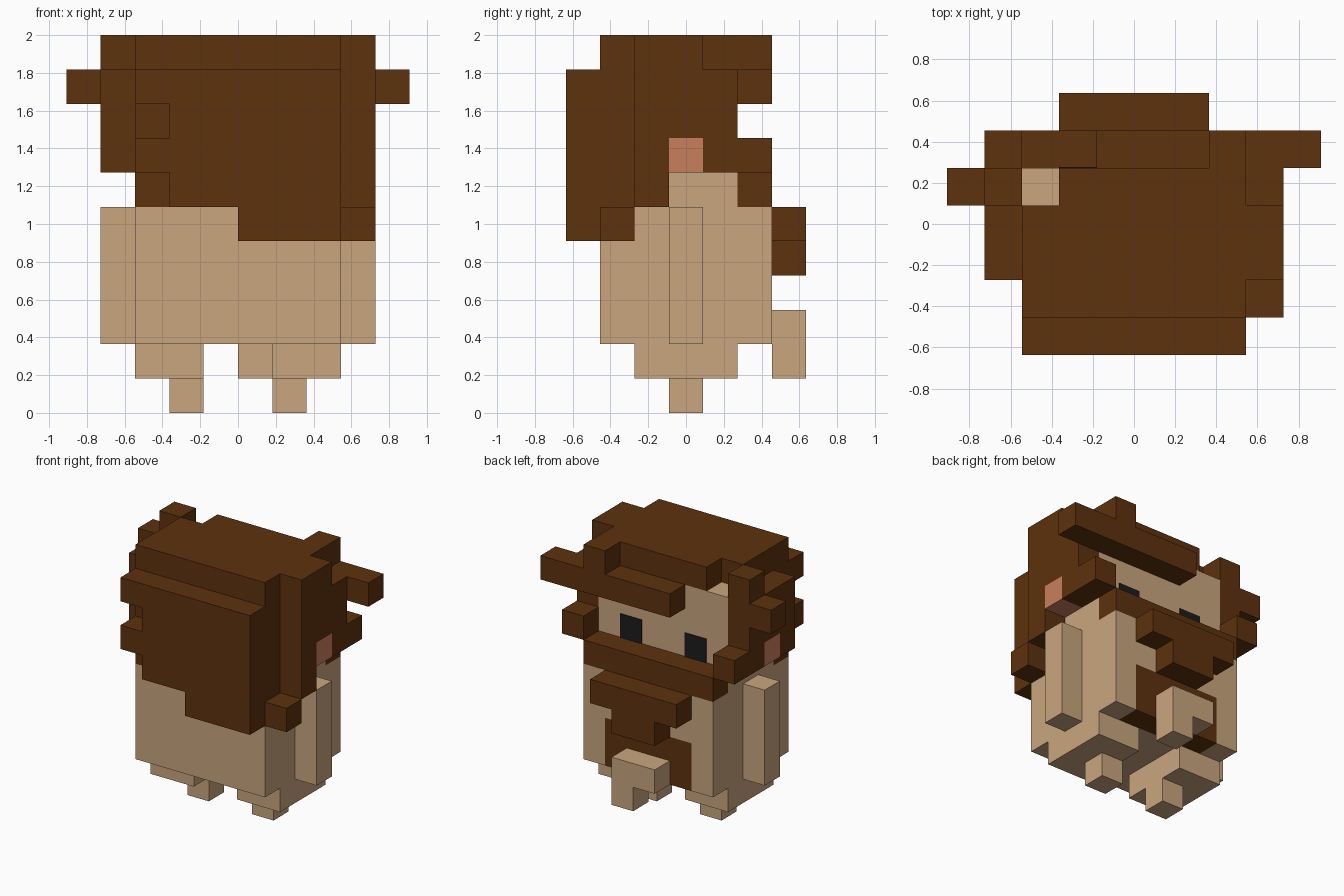
import bpy
import bmesh
from itertools import product

UNIT = 2 / 11          # edge of one cube cell
DEPTH_SHIFT = 3.5      # depth cells are counted from the front edge

default_cube = bpy.data.objects.get("Cube")
if default_cube:
    bpy.data.objects.remove(default_cube, do_unlink=True)


def make_material(name, rgb):
    mat = bpy.data.materials.new(name)
    mat.use_nodes = True
    color = (*rgb, 1.0)
    mat.diffuse_color = color
    mat.node_tree.nodes["Principled BSDF"].inputs["Base Color"].default_value = color
    return mat


brown = make_material("hair brown", (0.112, 0.032, 0.0044))
skin = make_material("skin tan", (0.584, 0.381, 0.212))
blush = make_material("blush pink", (0.584, 0.209, 0.107))
black = make_material("eye black", (0.0116, 0.0116, 0.0116))


def cells(x, y, z):
    """All cube cells inside the given (start, end) ranges."""
    return set(product(range(*x), range(*y), range(*z)))


def mirrored(block):
    """The same cells on the other side of x = 0."""
    return {(-1 - i, j, k) for i, j, k in block}


def finish(name, bm, material):
    mesh = bpy.data.meshes.new(name)
    bm.to_mesh(mesh)
    bm.free()
    mesh.materials.append(material)
    obj = bpy.data.objects.new(name, mesh)
    bpy.context.collection.objects.link(obj)
    return obj


def build(name, material, *blocks):
    """Make one closed skin around a set of cube cells."""
    solid = set().union(*blocks)
    bm = bmesh.new()
    corners = {}

    def vert(p):
        if p not in corners:
            x, y, z = p
            corners[p] = bm.verts.new((x * UNIT, (y - DEPTH_SHIFT) * UNIT, z * UNIT))
        return corners[p]

    for cell in solid:
        for axis, side in product(range(3), (0, 1)):
            neighbour = list(cell)
            neighbour[axis] += 2 * side - 1
            if tuple(neighbour) in solid:
                continue
            loop = []
            for a, b in ((0, 0), (1, 0), (1, 1), (0, 1)):
                p = list(cell)
                p[axis] += side
                p[(axis + 1) % 3] += a
                p[(axis + 2) % 3] += b
                loop.append(vert(tuple(p)))
            bm.faces.new(loop if side else loop[::-1])
    return finish(name, bm, material)


# Body with a brown cloth let into the face side
cloth = cells((-2, 2), (5, 6), (2, 4))
build("body", skin, cells((-3, 3), (1, 6), (2, 6)) - cloth)
build("waist_cloth", brown, cloth)

# Limbs, mirrored
arm = cells((3, 4), (3, 4), (2, 6))
leg = cells((1, 3), (2, 5), (1, 2))
foot = cells((1, 2), (3, 4), (0, 1))
for side, flip in (("left", set), ("right", mirrored)):
    build(side + "_arm", skin, flip(arm))
    build(side + "_leg", skin, flip(leg))
    build(side + "_foot", skin, flip(foot))
    build(side + "_cheek", blush, flip(cells((3, 4), (3, 4), (7, 8))))

# Hooked block below the beard
build("hooked_block", skin,
      cells((-1, 1), (6, 7), (2, 3)),
      cells((0, 1), (6, 7), (1, 2)))

# Head
build("head", skin, cells((-3, 3), (2, 5), (6, 10)))

# Hair cap, open at one corner, with a raised tuft
build("hair_cap", brown,
      cells((-3, 3), (1, 5), (10, 11)) - cells((-3, -2), (4, 5), (10, 11)),
      cells((2, 3), (5, 6), (10, 11)))

# Long hair with a ragged outer layer
build("long_hair", brown,
      cells((-3, 3), (1, 2), (6, 10)),
      cells((-3, 3), (0, 1), (9, 10)),
      cells((-2, 3), (0, 1), (8, 9)),
      cells((-3, 3), (0, 1), (7, 8)),
      cells((-2, 3), (0, 1), (6, 7)),
      cells((0, 3), (0, 1), (5, 6)),
      cells((3, 4), (1, 2), (5, 6)))

# Side hair: a shared sideburn, then the uneven locks
sideburn = (cells((3, 4), (2, 5), (7, 10)) - cells((3, 4), (3, 4), (7, 8))
            | cells((3, 4), (5, 6), (7, 8)))
build("left_side_hair", brown, sideburn,
      cells((3, 4), (2, 4), (10, 11)),
      cells((3, 4), (2, 3), (6, 7)))
build("right_side_hair", brown, mirrored(sideburn),
      cells((-4, -3), (4, 5), (10, 11)),
      cells((-5, -4), (4, 5), (9, 10)))

# Fringe sweeping out past the head
build("fringe", brown, cells((-1, 5), (5, 6), (9, 10)))

# Beard in three steps
build("beard", brown,
      cells((-3, 3), (5, 6), (6, 7)),
      cells((-2, 2), (6, 7), (5, 6)),
      cells((-1, 1), (6, 7), (4, 5)))

# Eyes as thin plates on the face
for side, x in (("left", 1.5), ("right", -1.5)):
    bm = bmesh.new()
    bmesh.ops.create_cube(bm, size=1)
    eye = finish(side + "_eye", bm, black)
    eye.scale = (UNIT, 0.006, UNIT)
    eye.location = (x * UNIT, 1.5 * UNIT + 0.002, 7.5 * UNIT)
